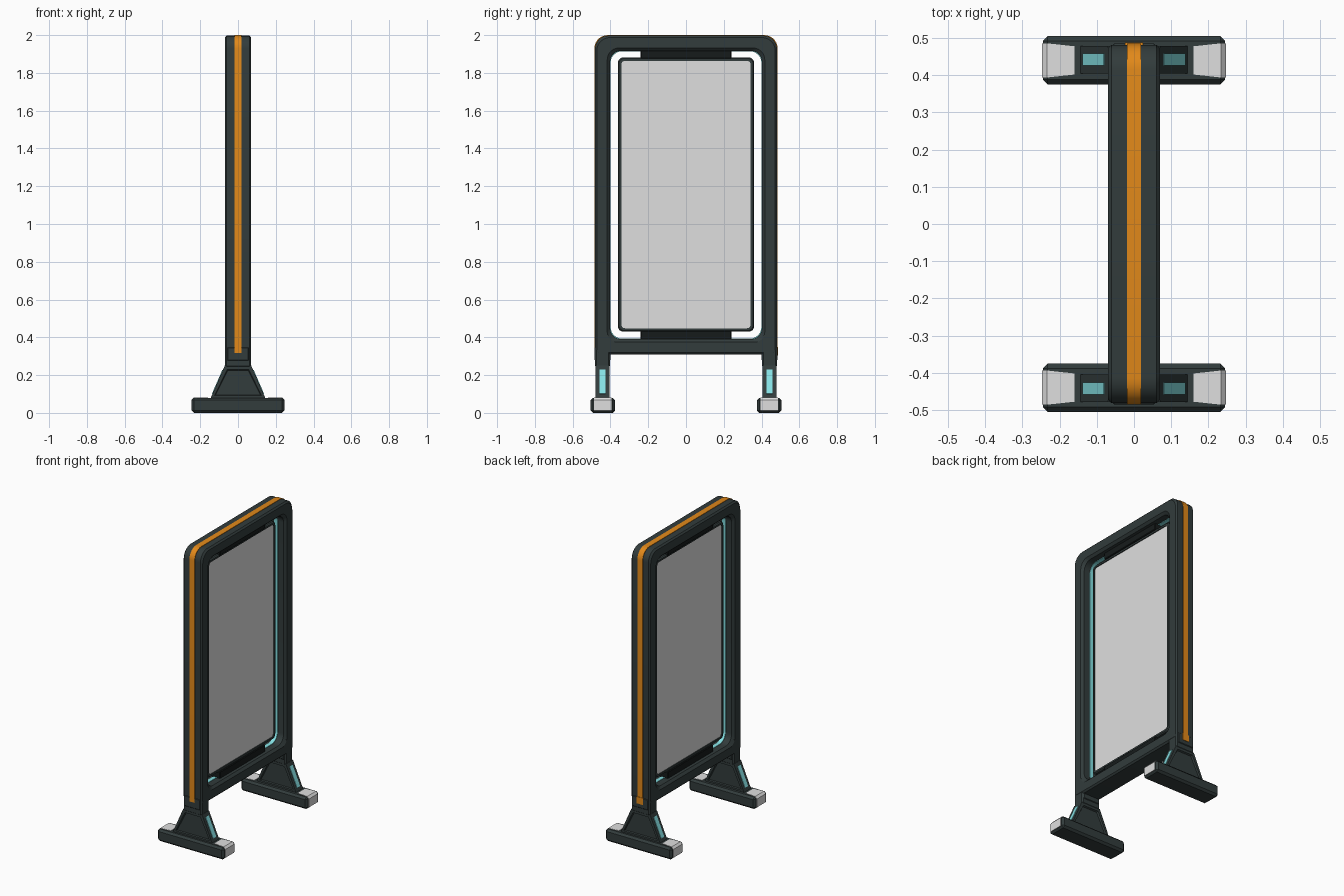
import bpy, bmesh
from math import pi, cos, sin, atan2, hypot, radians
from mathutils import Matrix, Vector

if "Cube" in bpy.data.objects:
    bpy.data.objects.remove(bpy.data.objects["Cube"], do_unlink=True)


def material(name, rgb):
    m = bpy.data.materials.new(name)
    m.use_nodes = True
    m.diffuse_color = (*rgb, 1)
    m.node_tree.nodes["Principled BSDF"].inputs["Base Color"].default_value = (*rgb, 1)
    return m


DARK = material("dark slate", (0.032, 0.045, 0.045))
BLACK = material("near black", (0.008, 0.011, 0.011))
ORANGE = material("orange", (0.76, 0.25, 0.01))
CYAN = material("pale cyan", (0.24, 0.76, 0.78))
GREY = material("light grey", (0.74, 0.74, 0.74))


def finish(name, bm, mat):
    bmesh.ops.recalc_face_normals(bm, faces=bm.faces)
    me = bpy.data.meshes.new(name)
    bm.to_mesh(me)
    bm.free()
    me.materials.append(mat)
    ob = bpy.data.objects.new(name, me)
    bpy.context.collection.objects.link(ob)
    bpy.ops.object.select_all(action='DESELECT')
    ob.select_set(True)
    bpy.context.view_layer.objects.active = ob
    bpy.ops.object.shade_smooth_by_angle(angle=radians(25))
    return ob


def box(name, lo, hi, mat, bevel=0.0, tilt=0.0):
    """Box between two corners, optionally chamfered and tilted about y."""
    lo, hi = Vector(lo), Vector(hi)
    bm = bmesh.new()
    bmesh.ops.create_cube(bm, size=1)
    bmesh.ops.scale(bm, vec=hi - lo, verts=bm.verts)
    if bevel:
        bmesh.ops.bevel(bm, geom=bm.edges[:], offset=bevel, segments=1, affect='EDGES')
    mid = Matrix.Translation((lo + hi) / 2)
    bmesh.ops.transform(bm, matrix=mid @ Matrix.Rotation(tilt, 4, 'Y'), verts=bm.verts)
    return finish(name, bm, mat)


def prism(points, y, half):
    """Extrude an x-z outline along y; half gives the half width per point."""
    bm = bmesh.new()
    sides = [[bm.verts.new((x, y + s * h, z)) for (x, z), h in zip(points, half)]
             for s in (-1, 1)]
    caps = [bm.faces.new(s) for s in sides]
    n = len(points)
    for i in range(n):
        j = (i + 1) % n
        bm.faces.new((sides[0][i], sides[0][j], sides[1][j], sides[1][i]))
    bmesh.ops.recalc_face_normals(bm, faces=bm.faces)
    return bm, caps


def outline(hy, z0, z1, r_top, r_bot, steps=7):
    """Rounded rectangle in y-z, running from bottom right over the top."""
    pts = []
    for k, (sy, z, r) in enumerate(((1, z0, r_bot), (1, z1, r_top),
                                    (-1, z1, r_top), (-1, z0, r_bot))):
        cy, cz = sy * (hy - r), z + (r if z == z0 else -r)
        for i in range(steps + 1):
            a = (k - 1) * pi / 2 + i / steps * pi / 2
            pts.append((cy + r * cos(a), cz + r * sin(a)))
    return pts


def ring(name, profile, shape, mat, closed=True):
    """Sweep an (inset, x) profile around the outline that shape(inset) returns."""
    bm = bmesh.new()
    loops = [[bm.verts.new((x, y, z)) for y, z in shape(d)] for d, x in profile]
    n, m = len(loops[0]), len(loops)
    for a in range(m):
        p, q = loops[a], loops[(a + 1) % m]
        for i in range(n if closed else n - 1):
            j = (i + 1) % n
            bm.faces.new((p[i], p[j], q[j], q[i]))
    if not closed:
        for e in (0, -1):
            bm.faces.new([l[e] for l in loops])
    return finish(name, bm, mat)


def rect(d, x):
    return [(d[0], -x), (d[0], x), (d[1], x), (d[1], -x)]


# Outer frame with chamfered edges
def frame_shape(d):
    return outline(0.482 - d, 0.31 + d, 1.997 - d,
                   0.07 - 0.01 * d / 0.08, 0.012 + 0.048 * d / 0.08)


half_profile = [(0, 0.06), (0.01, 0.07), (0.065, 0.07), (0.08, 0.055)]
ring("frame", [(d, -x) for d, x in half_profile] + half_profile[::-1], frame_shape, DARK)

# Light strip round the inside of the frame
ring("inner_light_strip", rect((0.078, 0.083), 0.012), frame_shape, CYAN)

# Orange band over the sides and top
ring("orange_band", rect((-0.003, 0.004), 0.019),
     lambda d: frame_shape(d)[7:-7], ORANGE, closed=False)


# Hanging panel: rim and screen
def panel_shape(d):
    return outline(0.36 - d, 0.43 + d, 1.882 - d, 0.028 - d / 2, 0.028 - d / 2)


ring("panel_rim", [(0, -0.02), (0.006, -0.027), (0.018, -0.027), (0.018, 0.027),
                   (0.006, 0.027), (0, 0.02)], panel_shape, DARK)
box("screen", (-0.021, -0.343, 0.447), (0.021, 0.343, 1.865), GREY)

# Panel mounts
box("top_mount", (-0.035, -0.24, 1.875), (0.035, 0.24, 1.925), BLACK, 0.004)
box("bottom_mount", (-0.035, -0.24, 0.385), (0.035, 0.24, 0.435), BLACK, 0.004)

# Stands at both ends
slope = [(0.145, 0.078), (0.07, 0.25)]
for end, sy in (("front", -1), ("back", 1)):
    yc = sy * 0.442
    box(end + "_foot", (-0.245, sy * 0.44 - 0.065, 0), (0.245, sy * 0.44 + 0.065, 0.08),
        DARK, 0.013)
    box(end + "_post", (-0.069, yc - 0.039, 0.24), (0.069, yc + 0.039, 0.42), DARK, 0.008)
    box(end + "_post_collar", (-0.06, yc - 0.043, 0.275), (0.06, yc + 0.043, 0.35),
        DARK, 0.006)
    box(end + "_band_end", (-0.024, sy * 0.47 - 0.012, 0.305),
        (0.024, sy * 0.476 + 0.012, 0.35), ORANGE)

    # Flared brace with a sunken panel on each face
    pts = [(-x, z) for x, z in slope] + slope[::-1]
    bm, caps = prism(pts, yc, [0.037] * 4)
    bmesh.ops.inset_individual(bm, faces=caps, thickness=0.024, depth=0)
    bmesh.ops.inset_individual(bm, faces=caps, thickness=0.006, depth=-0.01)
    finish(end + "_brace", bm, DARK)

    for side, sx in (("right", -1), ("left", 1)):
        # Light on the brace slope
        (x0, z0), (x1, z1) = slope
        length = hypot(x1 - x0, z1 - z0)
        lean = atan2(x1 - x0, z1 - z0)
        mx, mz = sx * (x0 + x1) / 2, (z0 + z1) / 2
        box(f"{end}_{side}_brace_light", (mx - 0.003, yc - 0.016, mz - length * 0.37),
            (mx + 0.003, yc + 0.016, mz + length * 0.37), CYAN, tilt=sx * lean)

        # Pale tip set into the foot
        tip = [(0.16, 0.012), (0.16, 0.082), (0.234, 0.082), (0.247, 0.068), (0.247, 0.012)]
        bm, caps = prism([(sx * x, z) for x, z in tip], sy * 0.44,
                         [0.038, 0.038, 0.046, 0.046, 0.046])
        finish(f"{end}_{side}_foot_tip", bm, GREY)
